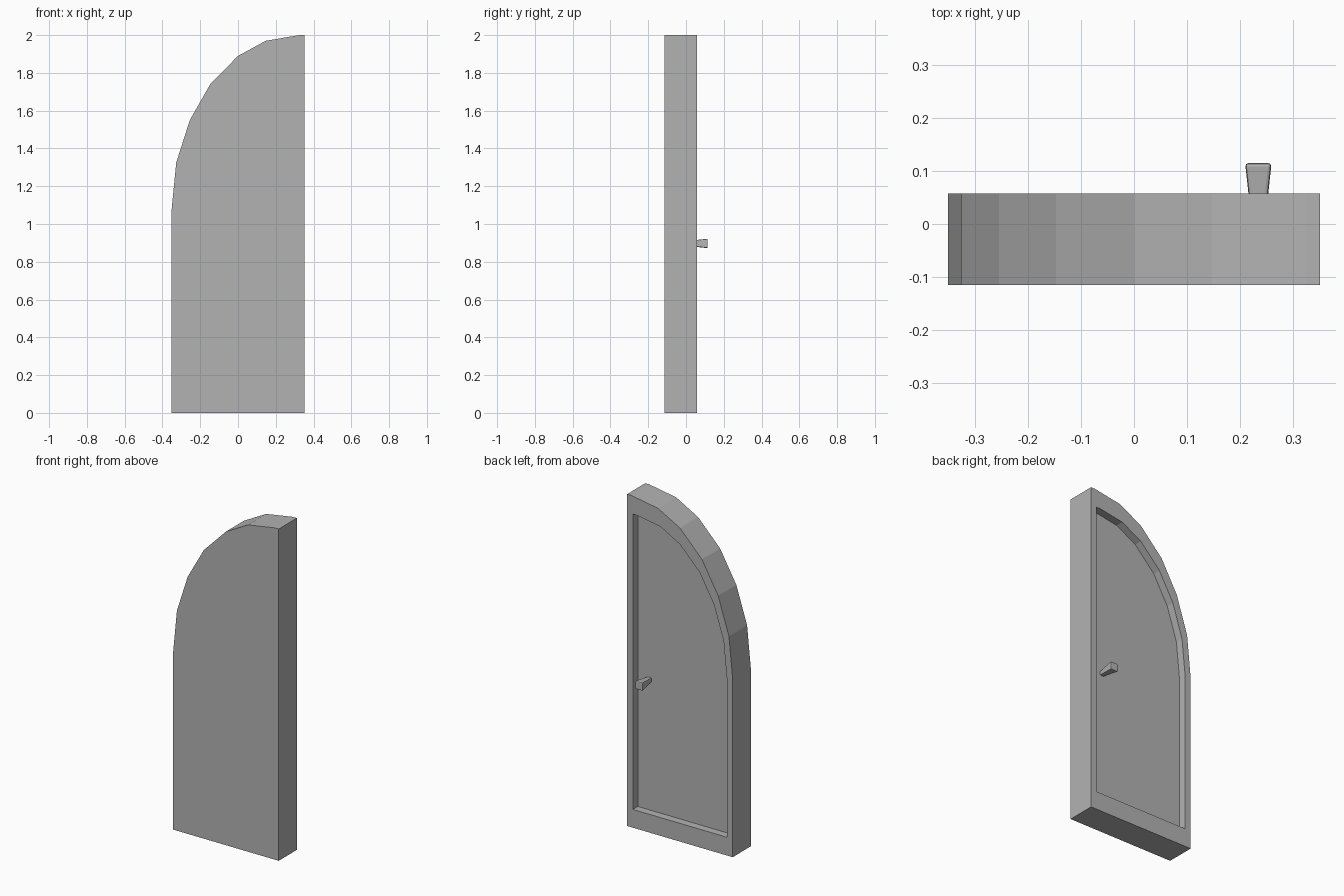
import bpy
import bmesh
from mathutils import Vector

cube = bpy.data.objects.get("Cube")
if cube:
    bpy.data.objects.remove(cube, do_unlink=True)

grey = bpy.data.materials.new("plain_grey")
grey.use_nodes = True
COLOUR = (0.45, 0.45, 0.45, 1)
grey.diffuse_color = COLOUR
grey.node_tree.nodes["Principled BSDF"].inputs["Base Color"].default_value = COLOUR


def add_object(name, bm):
    bmesh.ops.recalc_face_normals(bm, faces=bm.faces)
    mesh = bpy.data.meshes.new(name)
    bm.to_mesh(mesh)
    bm.free()
    mesh.materials.append(grey)
    obj = bpy.data.objects.new(name, mesh)
    bpy.context.collection.objects.link(obj)
    return obj


# Door leaf: half-arch outline, extruded, with a sunken panel on the back
FRONT, BACK, PANEL = -0.115, 0.058, 0.011
INSET = 0.89
outline = [(-0.352, 0), (0.352, 0), (0.352, 2), (0.325, 2), (0.147, 1.97),
           (0, 1.89), (-0.147, 1.74), (-0.255, 1.55), (-0.327, 1.325), (-0.352, 1.07)]

bm = bmesh.new()


def ring(y, scale):
    return [bm.verts.new((x * scale, y, 1 + (z - 1) * scale)) for x, z in outline]


rings = [ring(FRONT, 1), ring(BACK, 1), ring(BACK, INSET), ring(PANEL, INSET)]
for a, b in zip(rings, rings[1:]):
    for i in range(len(a)):
        j = (i + 1) % len(a)
        bm.faces.new((a[i], a[j], b[j], b[i]))
bm.faces.new(rings[0])
bm.faces.new(rings[-1])
add_object("door_leaf", bm)

# Handle: square knob flaring outwards from the sunken panel
END = 0.115
bm = bmesh.new()
bmesh.ops.create_cube(bm, size=1)
for v in bm.verts:
    half = 0.025 if v.co.y > 0 else 0.0125
    y = END if v.co.y > 0 else PANEL - 0.01
    v.co = Vector((0.235 + 2 * half * v.co.x, y, 0.897 + 2 * half * v.co.z))
handle = add_object("door_handle", bm)
bevel = handle.modifiers.new("soft_edges", "BEVEL")
bevel.width = 0.006
bevel.segments = 2
